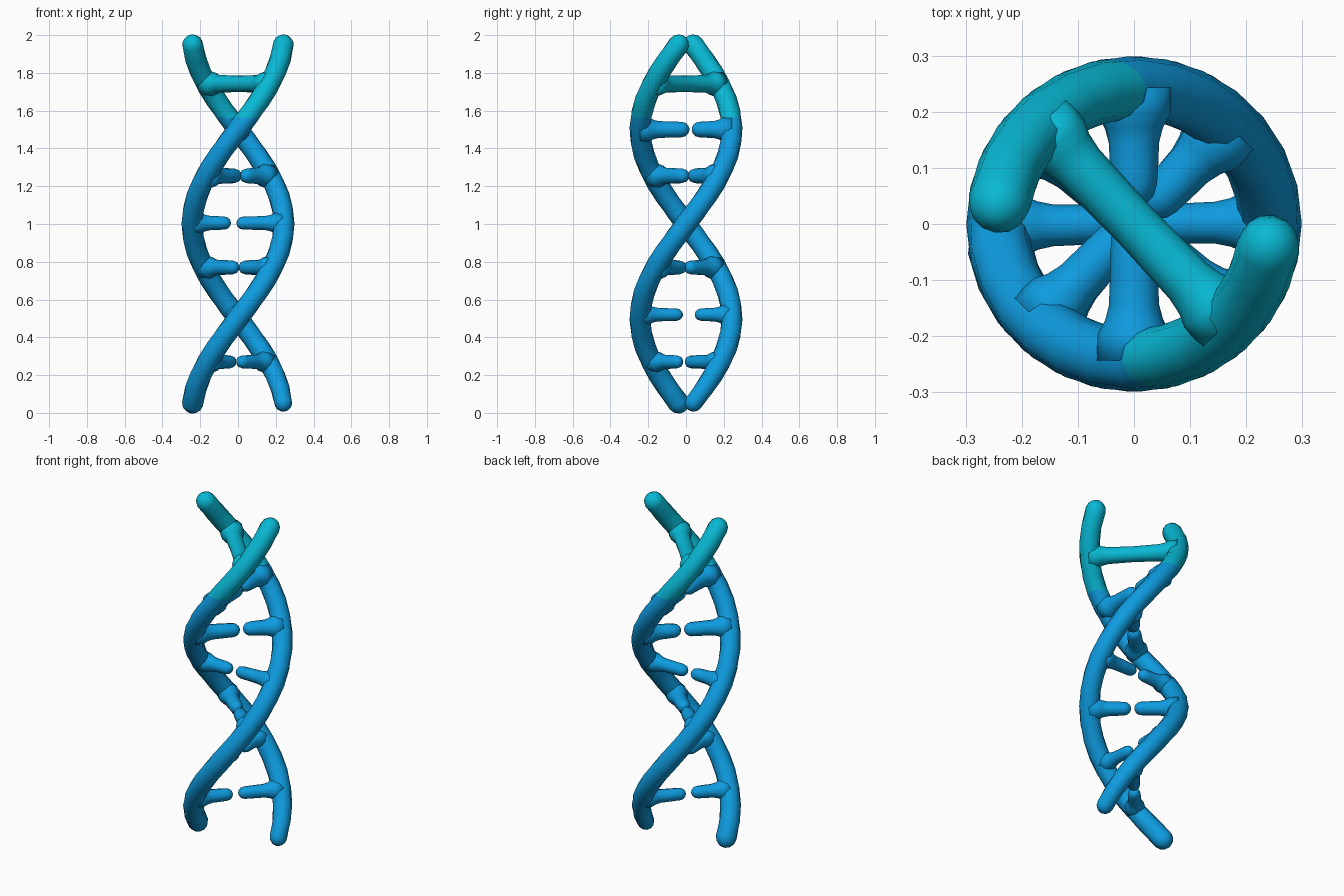
import bpy, bmesh, math
from mathutils import Vector

if "Cube" in bpy.data.objects:
    bpy.data.objects.remove(bpy.data.objects["Cube"])

R, TUBE, SPLIT = 0.243, 0.056, 1.565


def material(name, rgb):
    m = bpy.data.materials.new(name)
    m.diffuse_color = (*rgb, 1)
    m.use_nodes = True
    m.node_tree.nodes["Principled BSDF"].inputs["Base Color"].default_value = m.diffuse_color
    return m


blue = material("blue", (0.0044, 0.33, 0.74))
cyan = material("cyan", (0.0025, 0.48, 0.66))


def direction(z):
    return Vector((math.cos(math.pi * z), math.sin(math.pi * z), 0))


def round_ends(pts, radii, start=True, end=True):
    """Add shrinking rings so that the tube ends in a dome."""
    dome = [math.radians(a) for a in (30, 58, 80)]
    p, r = list(pts), list(radii)
    if end:
        t = (pts[-1] - pts[-2]).normalized()
        for a in dome:
            p.append(pts[-1] + t * radii[-1] * math.sin(a))
            r.append(radii[-1] * math.cos(a))
    if start:
        t = (pts[0] - pts[1]).normalized()
        for a in dome:
            p.insert(0, pts[0] + t * radii[0] * math.sin(a))
            r.insert(0, radii[0] * math.cos(a))
    return p, r


def tube(name, pts, radii, sides=12):
    """Sweep a ring along a path, colour it by height."""
    bm = bmesh.new()
    rings = []
    for i, p in enumerate(pts):
        t = (pts[min(i + 1, len(pts) - 1)] - pts[max(i - 1, 0)]).normalized()
        ref = Vector((p.x, p.y, 0)) if abs(t.z) > 0.3 else Vector((0, 0, 1))
        n = (ref - t * ref.dot(t)).normalized()
        b = t.cross(n)
        rings.append([bm.verts.new(p + radii[i] * (n * math.cos(k * math.tau / sides)
                      + b * math.sin(k * math.tau / sides))) for k in range(sides)])
    for lo, hi in zip(rings, rings[1:]):
        for k in range(sides):
            j = (k + 1) % sides
            bm.faces.new((lo[k], lo[j], hi[j], hi[k]))
    bm.faces.new(rings[0][::-1])
    bm.faces.new(rings[-1])
    # clean colour line at the split height
    bmesh.ops.bisect_plane(bm, geom=bm.verts[:] + bm.edges[:] + bm.faces[:],
                           plane_co=(0, 0, SPLIT), plane_no=(0, 0, 1))
    bmesh.ops.recalc_face_normals(bm, faces=bm.faces[:])
    for f in bm.faces:
        f.smooth = True
        f.material_index = int(f.calc_center_median().z > SPLIT)
    me = bpy.data.meshes.new(name)
    bm.to_mesh(me)
    bm.free()
    me.materials.append(blue)
    me.materials.append(cyan)
    ob = bpy.data.objects.new(name, me)
    bpy.context.collection.objects.link(ob)


# two twisted strands
STEPS = 26
for name, side, foot in (("strand_a", 1, 0.046), ("strand_b", -1, 0.058)):
    pts, radii = [], []
    for i in range(STEPS + 1):
        z = 0.054 + (1.948 - 0.054) * i / STEPS
        pts.append(direction(z) * R * side + Vector((0, 0, z)))
        blend = max(0, 1 - z / 0.3)
        radii.append(TUBE * (1 - blend) + foot * blend)
    tube(name, *round_ends(pts, radii))


def half_rung(name, z, side, tip, r):
    """Peg flaring into its strand, with a rounded inner tip."""
    u, up = direction(z), Vector((0, 0, z))
    tip += side * r
    path = [(side * R, r * 1.55), (side * 0.195, r * 1.5), (side * 0.172, r * 1.2),
            (side * 0.145, r * 1.04), (side * 0.10, r), (tip, r * 0.95)]
    tube(name, *round_ends([u * s + up for s, _ in path], [q for _, q in path], start=False))


# split rungs: height, tip on strand a side, tip on strand b side, radius
rungs = [(0.27, 0.0, -0.028, 0.036), (0.52, 0.045, -0.015, 0.034),
         (0.77, 0.0, -0.014, 0.039), (1.005, 0.036, 0.010, 0.036),
         (1.255, -0.012, -0.026, 0.041), (1.50, -0.02, -0.028, 0.043)]
for i, (z, a, b, r) in enumerate(rungs):
    half_rung(f"half_rung_a_{i}", z, 1, a, r)
    half_rung(f"half_rung_b_{i}", z, -1, b, r)

# full rung near the top
u, up = direction(1.742), Vector((0, 0, 1.742))
prof = [(-R, .066), (-.195, .064), (-.172, .053), (-.14, .047), (0, .043),
        (.14, .046), (.172, .052), (.195, .062), (R, .064)]
tube("top_rung", [u * s + up for s, _ in prof], [q for _, q in prof])
